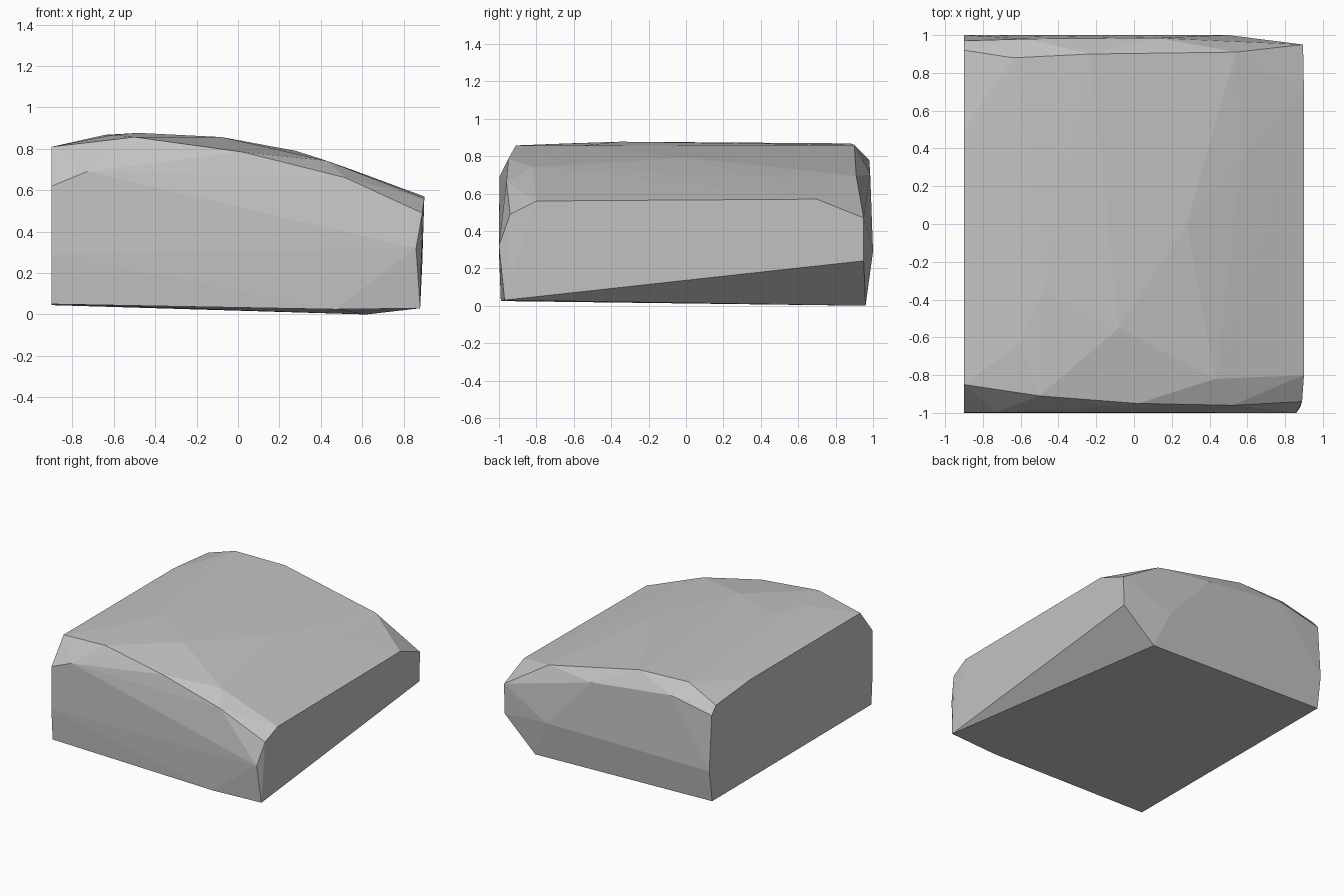
import bpy
import bmesh

if "Cube" in bpy.data.objects:
    bpy.data.objects.remove(bpy.data.objects["Cube"])

# One plain stone colour
stone = bpy.data.materials.new("stone grey")
stone.diffuse_color = (0.55, 0.55, 0.55, 1)
stone.use_nodes = True
stone.node_tree.nodes["Principled BSDF"].inputs["Base Color"].default_value = stone.diffuse_color

# Corner loops of the worn block, (x, y, z)
front_ridge = [(-.9, -.85, .81), (-.5, -.91, .857), (.02, -.95, .785), (.52, -.96, .66), (.89, -.94, .49)]
front_belly = [(-.9, -.998, .62), (-.73, -.997, .69), (-.9, -1, .29), (.86, -1, .32)]
front_foot = [(-.9, -.985, .05), (.47, -.99, .025), (.88, -.97, .03)]
crown = [(-.9, .5, .81), (-.6, -.63, .868), (-.48, -.35, .877), (-.08, -.55, .857),
         (.28, 0, .79), (.43, -.82, .742), (.57, .35, .692)]
right_rim = [(.9, -.8, .56), (.9, .7, .57), (.895, .95, .47), (.89, .95, .24)]
back_ridge = [(-.9, .92, .77), (-.64, .88, .868), (-.23, .9, .86), (.54, .91, .695)]
back_belly = [(-.9, .97, .71), (-.56, .98, .78), (.12, .985, .70), (.5, 1, .29), (-.9, 1, .29)]
back_foot = [(-.9, .965, .045), (.62, .96, 0)]

# Block: faceted skin stretched over the loops
bm = bmesh.new()
for loop in (front_ridge, front_belly, front_foot, crown, right_rim,
             back_ridge, back_belly, back_foot):
    for p in loop:
        bm.verts.new(p)
hull = bmesh.ops.convex_hull(bm, input=bm.verts[:])
loose = list({v for v in hull["geom_interior"] + hull["geom_unused"]
              if isinstance(v, bmesh.types.BMVert)})
bmesh.ops.delete(bm, geom=loose, context='VERTS')

# Merge the flat cut side into one face
bmesh.ops.dissolve_limit(bm, angle_limit=0.01, verts=bm.verts[:], edges=bm.edges[:])
bmesh.ops.recalc_face_normals(bm, faces=bm.faces[:])

mesh = bpy.data.meshes.new("stone_block")
bm.to_mesh(mesh)
bm.free()
mesh.materials.append(stone)
bpy.context.collection.objects.link(bpy.data.objects.new("stone_block", mesh))
